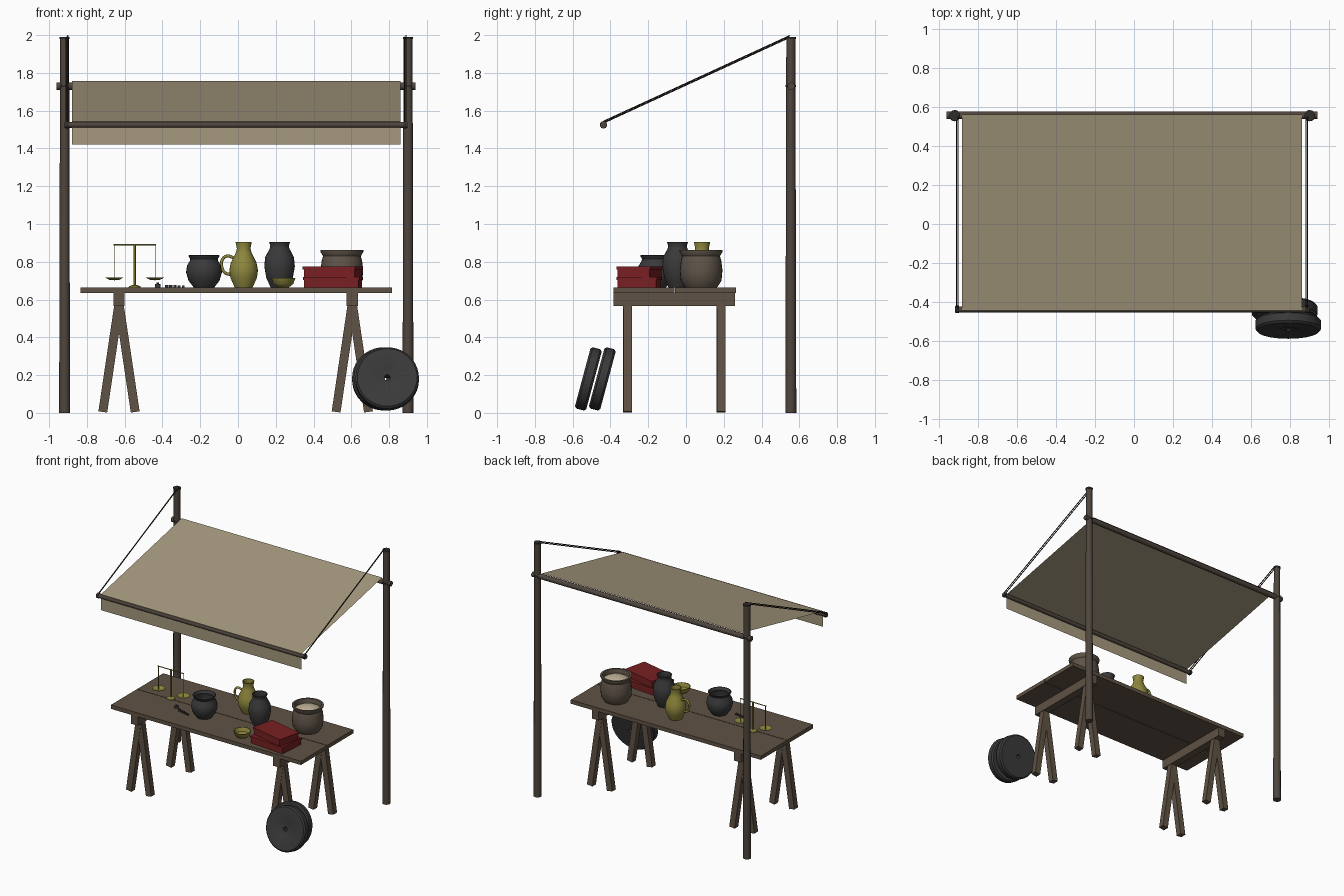
import bpy, bmesh
from math import radians, pi
from mathutils import Vector, Matrix

cube = bpy.data.objects.get("Cube")
if cube:
    bpy.data.objects.remove(cube, do_unlink=True)


def material(name, r, g, b):
    m = bpy.data.materials.new(name)
    m.use_nodes = True
    m.diffuse_color = (r, g, b, 1)
    m.node_tree.nodes["Principled BSDF"].inputs["Base Color"].default_value = (r, g, b, 1)
    return m


WOOD = material("table wood", .115, .084, .058)
POLE = material("dark pole wood", .078, .060, .047)
CLOTH = material("canvas", .38, .32, .21)
ROPE = material("dark rope", .03, .026, .022)
STONE = material("charcoal", .042, .042, .043)
BRASS = material("olive yellow", .27, .24, .045)
RED = material("red", .19, .014, .016)
CLAY = material("brown clay", .115, .088, .066)
GRAIN = material("grain", .50, .42, .30)


def finish(name, bm, mat, smooth=False):
    mesh = bpy.data.meshes.new(name)
    bm.to_mesh(mesh)
    bm.free()
    mesh.materials.append(mat)
    ob = bpy.data.objects.new(name, mesh)
    bpy.context.collection.objects.link(ob)
    if smooth:
        bpy.ops.object.select_all(action='DESELECT')
        ob.select_set(True)
        bpy.context.view_layer.objects.active = ob
        bpy.ops.object.shade_smooth_by_angle(angle=radians(40))
    return ob


def box(name, centre, size, mat, turn=0):
    bm = bmesh.new()
    bmesh.ops.create_cube(bm, size=1, matrix=Matrix.Translation(centre)
                          @ Matrix.Rotation(radians(turn), 4, 'Z') @ Matrix.Diagonal((*size, 1)))
    return finish(name, bm, mat)


def rod(name, a, b, r1, mat, r2=None, sides=10):
    a, b = Vector(a), Vector(b)
    bm = bmesh.new()
    turn = (b - a).to_track_quat('Z', 'Y').to_matrix().to_4x4()
    bmesh.ops.create_cone(bm, cap_ends=True, segments=sides, radius1=r1,
                          radius2=r1 if r2 is None else r2, depth=(b - a).length,
                          matrix=Matrix.Translation((a + b) / 2) @ turn)
    return finish(name, bm, mat, sides > 6)


def lathe(name, profile, place, mat, steps=28):
    bm = bmesh.new()
    vs = [bm.verts.new((r, 0, z)) for r, z in profile]
    es = [bm.edges.new(p) for p in zip(vs, vs[1:])]
    bmesh.ops.spin(bm, geom=vs + es, cent=(0, 0, 0), axis=(0, 0, 1), angle=2 * pi, steps=steps)
    bmesh.ops.remove_doubles(bm, verts=bm.verts, dist=1e-5)
    bmesh.ops.recalc_face_normals(bm, faces=bm.faces)
    ob = finish(name, bm, mat, True)
    ob.location = place
    return ob


def sheet(name, corners, mat):
    bm = bmesh.new()
    bm.faces.new([bm.verts.new(c) for c in corners])
    return finish(name, bm, mat)


# Posts and awning frame
for side, x, rx in (("right", -.918, -.905), ("left", .9, .885)):
    rod(side + "_post", (x, .555, 0), (x, .555, 1.99), .029, POLE, .024, 12)
    for k in (-.004, .004):
        rod(side + "_stay_rope", (rx + k, .55, 1.993 + k), (rx + k, -.435, 1.54 + k), .0035, ROPE, sides=6)
    for z in (1.985, 1.73):
        rod(side + "_post_lashing", (x, .555, z - .006), (x, .555, z + .006), .028, ROPE)
    rod(side + "_bar_lashing", (rx - .008, -.437, 1.525), (rx + .008, -.437, 1.525), .02, ROPE)
rod("back_crossbar", (-.96, .557, 1.73), (.94, .557, 1.73), .02, POLE)
rod("front_bar", (-.918, -.437, 1.525), (.898, -.437, 1.525), .016, POLE)

# Awning cloth and hanging flap
L, R = -.88, .86
sheet("awning_cloth", [(L, -.44, 1.543), (R, -.44, 1.543), (R, .56, 1.757), (L, .56, 1.757)], CLOTH)
sheet("awning_flap", [(L, -.444, 1.42), (R, -.444, 1.42), (R, -.444, 1.543), (L, -.444, 1.543)], CLOTH)

# Table planks and trestles
TOP = .665
for name, y0, y1 in (("front_plank", -.385, -.062), ("back_plank", -.058, .265)):
    box(name, (-.01, (y0 + y1) / 2, .65), (1.65, y1 - y0, .03), WOOD)
for x in (-.63, .605):
    box("trestle_beam", (x, -.062, .6), (.06, .645, .07), WOOD)
    for y in (-.31, .185):
        for s in (-1, 1):
            leg = box("trestle_leg", (0, 0, 0), (.047, .045, .58), WOOD)
            leg.location = (x + s * .043, y + s * .001, .292)
            leg.rotation_euler.y = -s * .148

# Millstones leaning on the table
stone = [(.016, -.031), (.158, -.031), (.168, -.02), (.168, .02), (.158, .031),
         (.06, .031), (.05, .027), (.016, .027), (.016, -.031)]
for name, x, y in (("front_millstone", .79, -.517), ("back_millstone", .772, -.443)):
    ob = lathe(name, stone, (x, y, .18), STONE, 40)
    ob.rotation_euler.x = radians(75)

# Pots, jug and bowl
lathe("round_pot", [(0, 0), (.055, 0), (.082, .035), (.095, .08), (.09, .115), (.075, .14), (.073, .15),
                    (.084, .168), (.077, .17), (.066, .15), (.08, .1), (.06, .03), (0, .015)],
      (-.18, -.16, TOP), STONE)
lathe("tall_vase", [(0, 0), (.048, 0), (.07, .05), (.081, .11), (.076, .16), (.052, .205), (.049, .22),
                    (.056, .24), (.048, .24), (.042, .215), (.066, .15), (.055, .04), (0, .015)],
      (.22, -.045, TOP), STONE)
lathe("jug", [(0, 0), (.048, 0), (.07, .05), (.076, .09), (.068, .13), (.043, .18), (.036, .205),
              (.043, .24), (.036, .24), (.029, .205), (.058, .13), (.05, .03), (0, .015)],
      (.03, .085, TOP), BRASS)
lathe("bowl", [(0, 0), (.03, 0), (.053, .018), (.064, .05), (.058, .05), (.046, .022), (0, .01)],
      (.24, -.29, TOP), BRASS)
lathe("grain_pot", [(0, 0), (.085, 0), (.108, .035), (.113, .09), (.107, .14), (.1, .165), (.114, .188),
                    (.114, .197), (.098, .197), (.088, .165), (.095, .13), (0, .12)],
      (.55, .08, TOP), CLAY)
lathe("grain", [(.091, .165), (.06, .182), (0, .198)], (.55, .08, TOP), GRAIN)

# Jug handle
curve = bpy.data.curves.new("jug_handle", 'CURVE')
curve.dimensions = '3D'
curve.bevel_depth = .008
curve.bevel_resolution = 2
curve.resolution_u = 5
path = [(-.02, .155), (-.06, .165), (-.083, .145), (-.086, .11), (-.07, .078), (-.035, .066)]
spline = curve.splines.new('BEZIER')
spline.bezier_points.add(len(path) - 1)
for p, (x, z) in zip(spline.bezier_points, path):
    p.co = (x, .085, TOP + z)
    p.handle_left_type = p.handle_right_type = 'AUTO'
curve.materials.append(BRASS)
bpy.context.collection.objects.link(bpy.data.objects.new("jug_handle", curve))

# Red boxes with overhanging lids
for name, z, w, d, turn in (("lower_box", TOP, .3, .215, -5), ("upper_box", .72, .285, .185, -13)):
    box(name, (.502, -.247, z + .02), (w - .01, d - .01, .04), RED, turn)
    box(name + "_lid", (.502, -.247, z + .0465), (w, d, .017), RED, turn)

# Balance scale
sx, sy = -.547, -.05
lathe("scale_base", [(0, 0), (.032, 0), (.03, .006), (.01, .012), (0, .013)], (sx, sy, TOP), BRASS, 20)
rod("scale_column", (sx, sy, TOP), (sx, sy, .895), .006, BRASS)
rod("scale_beam", (sx - .113, sy, .89), (sx + .113, sy, .89), .0035, BRASS, sides=8)
for s in (-1, 1):
    px = sx + s * .108
    rod("pan_hanger", (px, sy, .705), (px, sy, .89), .002, BRASS, sides=6)
    lathe("scale_pan", [(0, 0), (.025, .002), (.048, .014), (.046, .016), (.024, .005), (0, .003)],
          (px, sy, .702), BRASS, 20)

# Weights in falling sizes
rod("large_weight", (-.425, -.155, TOP), (-.425, -.155, .682), .016, STONE, .014, 14)
rod("weight_knob", (-.425, -.155, .682), (-.425, -.155, .689), .006, STONE)
for i in range(5):
    p = Vector((-.378 + i * .022, -.185 - i * .006, TOP))
    rod("small_weight", p, p + Vector((0, 0, .013 - i * .0008)), .01 - i * .0005, STONE)
